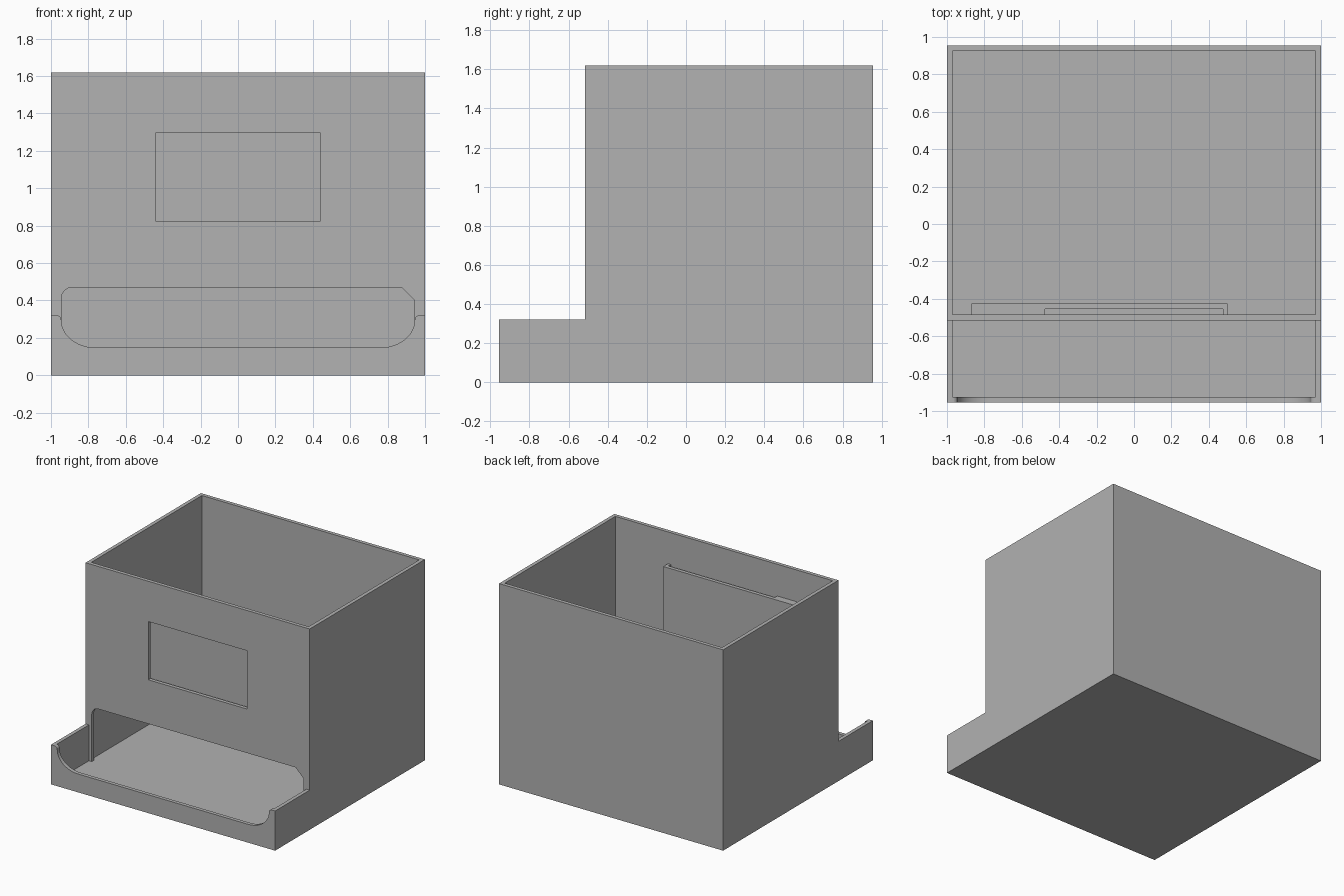
import bpy, bmesh, math

if "Cube" in bpy.data.objects:
    bpy.data.objects.remove(bpy.data.objects["Cube"])

grey = bpy.data.materials.new("plain_grey")
grey.diffuse_color = (0.445, 0.445, 0.445, 1)
grey.use_nodes = True
grey.node_tree.nodes["Principled BSDF"].inputs["Base Color"].default_value = grey.diffuse_color


def prism(name, pts, axis, a, b):
    """Extrude a 2D outline along 'x' (points are y,z) or 'y' (points are x,z)."""
    def place(p, d):
        return (d, p[0], p[1]) if axis == 'x' else (p[0], d, p[1])
    bm = bmesh.new()
    lo = [bm.verts.new(place(p, a)) for p in pts]
    hi = [bm.verts.new(place(p, b)) for p in pts]
    bm.faces.new(lo)
    bm.faces.new(hi)
    n = len(pts)
    for i in range(n):
        j = (i + 1) % n
        bm.faces.new((lo[i], lo[j], hi[j], hi[i]))
    bmesh.ops.recalc_face_normals(bm, faces=bm.faces)
    me = bpy.data.meshes.new(name)
    bm.to_mesh(me)
    bm.free()
    ob = bpy.data.objects.new(name, me)
    bpy.context.collection.objects.link(ob)
    me.materials.append(grey)
    return ob


def box(name, x0, x1, y0, y1, z0, z1):
    return prism(name, [(x0, z0), (x1, z0), (x1, z1), (x0, z1)], 'y', y0, y1)


def arc(cx, cz, rx, rz, a0, a1, n):
    angs = [math.radians(a0 + (a1 - a0) * i / n) for i in range(n + 1)]
    return [(cx + rx * math.cos(t), cz + rz * math.sin(t)) for t in angs]


def cut(ob, cutter):
    m = ob.modifiers.new("cut", 'BOOLEAN')
    m.operation = 'DIFFERENCE'
    m.solver = 'EXACT'
    m.object = cutter
    bpy.context.view_layer.objects.active = ob
    bpy.ops.object.modifier_apply(modifier=m.name)
    bpy.data.objects.remove(cutter)


X, Y, T = 1.0, 0.955, 0.03        # half width, half depth, wall thickness
H, LIP = 1.62, 0.32               # bin height, tray height
FRONT, BACK = -0.515, -0.485      # dividing wall faces

# Bin and front tray: stepped block, hollowed on both sides of the divider
body = prism("bin_body", [(-Y, 0), (Y, 0), (Y, H), (FRONT, H), (FRONT, LIP), (-Y, LIP)],
             'x', -X, X)
cut(body, box("hopper_cutter", -X + T, X - T, BACK, Y - T, T, 2.0))
cut(body, box("tray_cutter", -X + T, X - T, -Y + T, FRONT, T, 0.6))

# Opening under the divider: rounded left corner, chamfered right corner
opening = [(-0.945, T), (0.945, T), (0.945, 0.40), (0.875, 0.47)]
opening += arc(-0.885, 0.41, 0.06, 0.06, 90, 180, 8)
cut(body, prism("opening_cutter", opening, 'y', -0.6, -0.4))

# Scooped front lip with small rounded shoulders
left = [(-0.968, 0.5)] + arc(-0.968, 0.297, 0.023, 0.023, 90, 0, 4)
left += arc(-0.76, 0.295, 0.185, 0.147, 180, 270, 12)[1:]
scoop = left + [(-x, z) for x, z in reversed(left)]
cut(body, prism("lip_cutter", scoop, 'y', -1.1, -0.8))

# Display window through the divider
cut(body, box("window_cutter", -0.44, 0.44, -0.6, -0.4, 0.825, 1.295))

# Display holder behind the window, with a slot open at the top
holder = box("display_holder", -0.87, 0.50, BACK, -0.425, 0.76, 1.364)
cut(holder, box("slot_cutter", -0.475, 0.475, -0.6, -0.455, 0.79, 1.6))

# Smooth the curved cuts, keep every corner crisp
for ob in (body, holder):
    bpy.ops.object.select_all(action='DESELECT')
    ob.select_set(True)
    bpy.context.view_layer.objects.active = ob
    bpy.ops.object.shade_smooth_by_angle(angle=math.radians(20))
